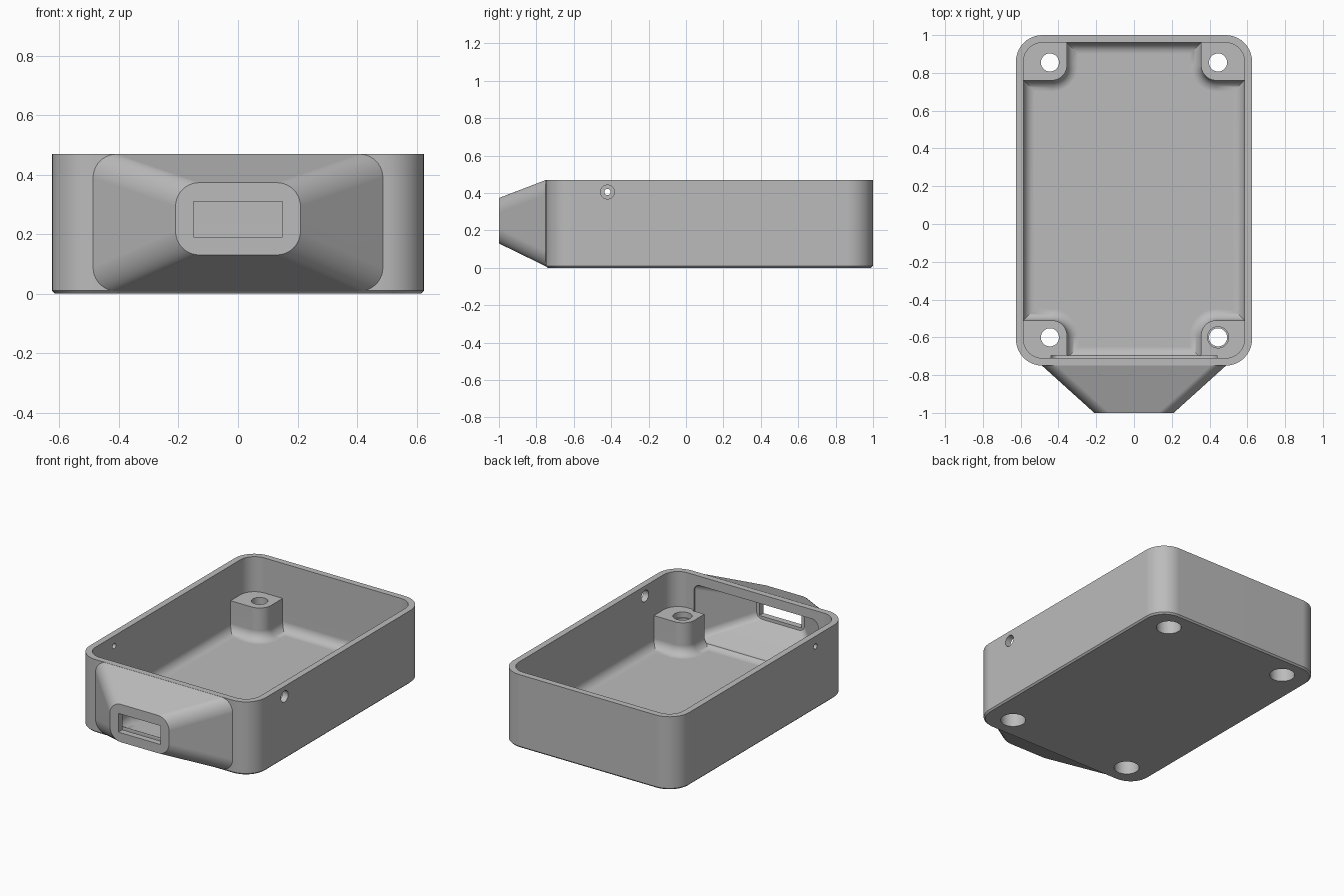
import bpy
import bmesh
from math import sin, cos, pi

if "Cube" in bpy.data.objects:
    bpy.data.objects.remove(bpy.data.objects["Cube"])

STEPS = 10                       # segments per rounded corner
CENTRE_Y = 0.125                 # middle of the tray
HEIGHT, FLOOR, POST_TOP = 0.47, 0.04, 0.245
WALL = 0.04
HALF_X, HALF_Y = 0.625, 0.875    # outer half size of the tray
CORNER = 0.14


def rounded_rect(hx, hy, r):
    """Counter-clockwise outline of a rounded rectangle."""
    pts = []
    for k, (sx, sy) in enumerate([(1, 1), (-1, 1), (-1, -1), (1, -1)]):
        for i in range(STEPS + 1):
            a = (k + i / STEPS) * pi / 2
            pts.append((sx * (hx - r) + r * cos(a), sy * (hy - r) + r * sin(a)))
    return pts


def cross_outline(d):
    """Cavity outline around the four corner posts, shrunk by d."""
    hx, hy = HALF_X - WALL, HALF_Y - WALL
    px, py, r = 0.355, 0.635, 0.08
    quarter = [(hx - d, py - d)]
    for i in range(STEPS + 1):
        a = i / STEPS * pi / 2
        quarter.append((px + r - (r + d) * sin(a), py + r - (r + d) * cos(a)))
    quarter.append((px - d, hy - d))
    pts = []
    for sx, sy in [(1, 1), (-1, 1), (-1, -1), (1, -1)]:
        part = [(sx * x, sy * y) for x, y in quarter]
        pts += part if sx * sy > 0 else part[::-1]
    return pts


def level(outline, z, cx=0, cy=CENTRE_Y):
    return [(cx + x, cy + y, z) for x, y in outline]


def upright(hx, z0, z1, r, y):
    """Rounded rectangle standing in a plane of constant y."""
    mid = (z0 + z1) / 2
    return [(x, y, mid + z) for x, z in rounded_rect(hx, (z1 - z0) / 2, r)]


def loft(name, rings):
    """Closed solid through rings with equal point counts."""
    bm = bmesh.new()
    loops = [[bm.verts.new(p) for p in ring] for ring in rings]
    n = len(loops[0])
    for a, b in zip(loops, loops[1:]):
        for i in range(n):
            j = (i + 1) % n
            bm.faces.new((a[i], a[j], b[j], b[i]))
    bm.faces.new(loops[0][::-1])
    bm.faces.new(loops[-1])
    bmesh.ops.recalc_face_normals(bm, faces=bm.faces)
    mesh = bpy.data.meshes.new(name)
    bm.to_mesh(mesh)
    bm.free()
    obj = bpy.data.objects.new(name, mesh)
    bpy.context.scene.collection.objects.link(obj)
    return obj


def turned(name, profile, x, y):
    """Upright round solid from (radius, z) pairs."""
    circle = [(cos(i * pi / 20), sin(i * pi / 20)) for i in range(40)]
    return loft(name, [level([(r * u, r * v) for u, v in circle], z, x, y)
                       for r, z in profile])


def combine(target, tool, operation="DIFFERENCE"):
    mod = target.modifiers.new("combine", "BOOLEAN")
    mod.operation, mod.solver, mod.object = operation, "EXACT", tool
    bpy.context.view_layer.objects.active = target
    bpy.ops.object.modifier_apply(modifier=mod.name)
    bpy.data.objects.remove(tool)


# Outer tray with a small chamfer round the bottom
chamfer = 0.01
tray = loft("enclosure_tray", [
    level(rounded_rect(HALF_X - chamfer, HALF_Y - chamfer, CORNER - chamfer), 0),
    level(rounded_rect(HALF_X, HALF_Y, CORNER), chamfer),
    level(rounded_rect(HALF_X, HALF_Y, CORNER), HEIGHT)])

# Tapered connector nose on the front
nose = loft("nose", [
    upright(0.475, 0.02, 0.46, 0.07, -0.73),
    upright(0.487, 0.008, 0.469, 0.08, -0.75),
    upright(0.21, 0.13, 0.373, 0.08, -1.0)])
combine(tray, nose, "UNION")

# Open upper cavity, then the lower one that leaves the posts and floor fillet
inner = rounded_rect(HALF_X - WALL, HALF_Y - WALL, CORNER - WALL)
combine(tray, loft("upper_cavity", [level(inner, POST_TOP), level(inner, HEIGHT + 0.1)]))

fillet = 0.06
rings = []
for i in range(9):
    a = i / 8 * pi / 2
    rings.append(level(cross_outline(fillet * (1 - sin(a))), FLOOR + fillet * (1 - cos(a))))
rings.append(level(cross_outline(0), POST_TOP + 0.05))
combine(tray, loft("lower_cavity", rings))

# Hollow of the nose and the connector slot
combine(tray, loft("nose_hollow", [
    upright(0.44, 0.06, 0.41, 0.04, -0.695),
    upright(0.44, 0.06, 0.41, 0.04, -0.72),
    upright(0.17, 0.17, 0.335, 0.04, -0.96)]))
slot = [(-0.15, 0.19), (0.15, 0.19), (0.15, 0.31), (-0.15, 0.31)]
combine(tray, loft("connector_slot", [[(x, y, z) for x, z in slot] for y in (-1.1, -0.9)]))

# Screw holes through the posts, wider from below
for x in (-0.445, 0.445):
    for y in (-0.6, 0.855):
        combine(tray, turned("screw_hole", [
            (0.075, -0.1), (0.075, 0.16), (0.048, 0.16), (0.048, 0.3)], x, y))
combine(tray, turned("post_recess", [(0.056, 0.21), (0.056, 0.3)], 0.445, -0.6))

# Round side openings: wide on the left wall, narrow on the right wall
for side, radius in ((1, 0.037), (-1, 0.017)):
    combine(tray, loft("side_hole", [
        [(x * side, -0.42 + radius * cos(i * pi / 16), 0.405 + radius * sin(i * pi / 16))
         for i in range(32)] for x in (0.55, 0.7)]))

# Plain grey plastic
grey = bpy.data.materials.new("grey_plastic")
grey.use_nodes = True
colour = (0.5, 0.5, 0.5, 1)
grey.diffuse_color = colour
grey.node_tree.nodes["Principled BSDF"].inputs["Base Color"].default_value = colour
tray.data.materials.clear()
tray.data.materials.append(grey)
for face in tray.data.polygons:
    face.material_index = 0

# Smooth rounded surfaces, crisp edges
for obj in bpy.context.selected_objects:
    obj.select_set(False)
tray.select_set(True)
bpy.context.view_layer.objects.active = tray
bpy.ops.object.shade_smooth_by_angle()
weighted = tray.modifiers.new("weighted_normals", "WEIGHTED_NORMAL")
weighted.keep_sharp = True
